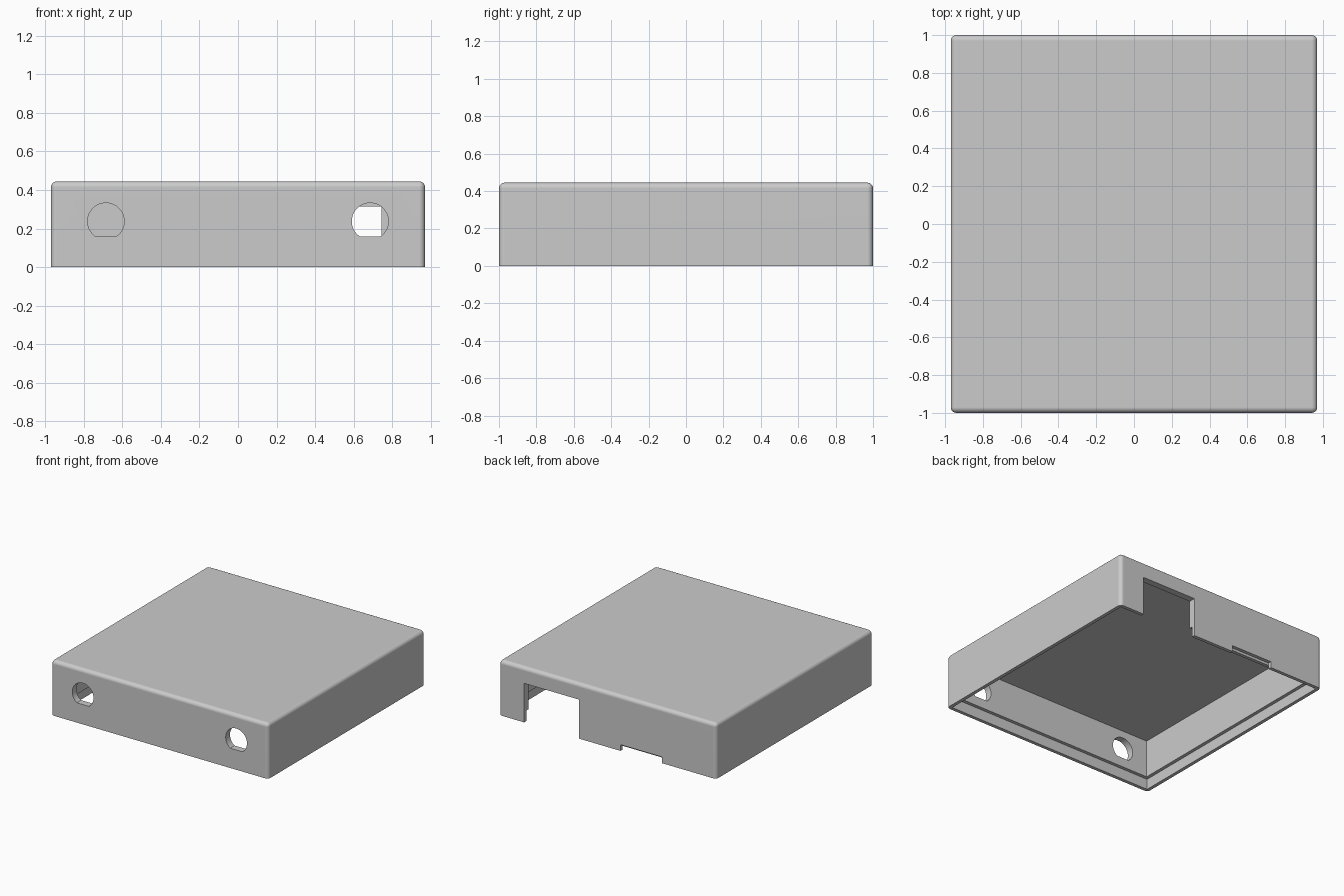
import bpy
import bmesh
import math
from mathutils import Vector

if "Cube" in bpy.data.objects:
    bpy.data.objects.remove(bpy.data.objects["Cube"], do_unlink=True)

# Overall sizes
HX, HY, TOP = 0.97, 1.0, 0.445
WALL, RIM, STEP_Z, ROUND = 0.055, 0.028, 0.085, 0.03

grey = bpy.data.materials.new("light grey plastic")
grey.use_nodes = True
colour = (0.6, 0.6, 0.6, 1)
grey.diffuse_color = colour
grey.node_tree.nodes["Principled BSDF"].inputs["Base Color"].default_value = colour


def add_object(name, bm):
    bmesh.ops.recalc_face_normals(bm, faces=bm.faces)
    mesh = bpy.data.meshes.new(name)
    bm.to_mesh(mesh)
    bm.free()
    mesh.materials.append(grey)
    obj = bpy.data.objects.new(name, mesh)
    bpy.context.collection.objects.link(obj)
    return obj


def box(name, low, high, rounding=0):
    low, high = Vector(low), Vector(high)
    bm = bmesh.new()
    bmesh.ops.create_cube(bm, size=1)
    bmesh.ops.scale(bm, vec=high - low, verts=bm.verts)
    bmesh.ops.translate(bm, vec=(low + high) / 2, verts=bm.verts)
    if rounding:
        # Round every edge except those around the open bottom
        edges = [e for e in bm.edges if max(v.co.z for v in e.verts) > low.z + 0.01]
        bmesh.ops.bevel(bm, geom=edges, offset=rounding, segments=5,
                        profile=0.5, affect='EDGES')
    return add_object(name, bm)


def flat_bottom_hole(name, x, z, radius, flat_z):
    # Circular profile with a flat chord, extruded through the front wall
    start = math.asin((flat_z - z) / radius)
    sweep = math.pi - 2 * start
    steps = 40
    bm = bmesh.new()
    ring = []
    for i in range(steps + 1):
        a = start + sweep * i / steps
        ring.append(bm.verts.new((x + radius * math.cos(a), -HY - 0.1,
                                  z + radius * math.sin(a))))
    face = bm.faces.new(ring)
    extruded = bmesh.ops.extrude_face_region(bm, geom=[face])["geom"]
    bmesh.ops.translate(bm, vec=(0, 0.2, 0),
                        verts=[v for v in extruded if isinstance(v, bmesh.types.BMVert)])
    return add_object(name, bm)


# Rounded outer shell
shell = box("enclosure_lid", (-HX, -HY, 0), (HX, HY, TOP), ROUND)

# Cavity, rim rebate, back openings and front holes
cutters = [
    box("cavity_cutter", (-HX + WALL, -HY + WALL, -0.1), (HX - WALL, HY - WALL, TOP - WALL)),
    box("rim_cutter", (-HX + RIM, -HY + RIM, -0.2), (HX - RIM, HY - RIM, STEP_Z)),
    box("port_cutter", (0.255, HY - 0.15, -0.15), (0.745, HY + 0.1, 0.315)),
    box("slot_cutter", (-0.485, HY - 0.04, -0.15), (-0.115, HY + 0.1, 0.05)),
]
for side in (-1, 1):
    cutters.append(flat_bottom_hole("hole_cutter", side * 0.685, 0.238, 0.095, 0.16))

bpy.context.view_layer.objects.active = shell
for cutter in cutters:
    cutter.hide_render = True
    mod = shell.modifiers.new("cut", 'BOOLEAN')
    mod.operation = 'DIFFERENCE'
    mod.solver = 'EXACT'
    mod.object = cutter
    bpy.ops.object.modifier_apply(modifier=mod.name)
    bpy.data.objects.remove(cutter, do_unlink=True)

# Small catch rib behind the back slot
box("catch_rib", (-0.5, HY - WALL, 0.03), (-0.1, HY - RIM, STEP_Z))

# Smooth rounded edges with crisp cuts
bpy.ops.object.select_all(action='DESELECT')
shell.select_set(True)
bpy.context.view_layer.objects.active = shell
bpy.ops.object.shade_smooth_by_angle(angle=math.radians(30))
weighted = shell.modifiers.new("weighted_normals", 'WEIGHTED_NORMAL')
weighted.keep_sharp = True
